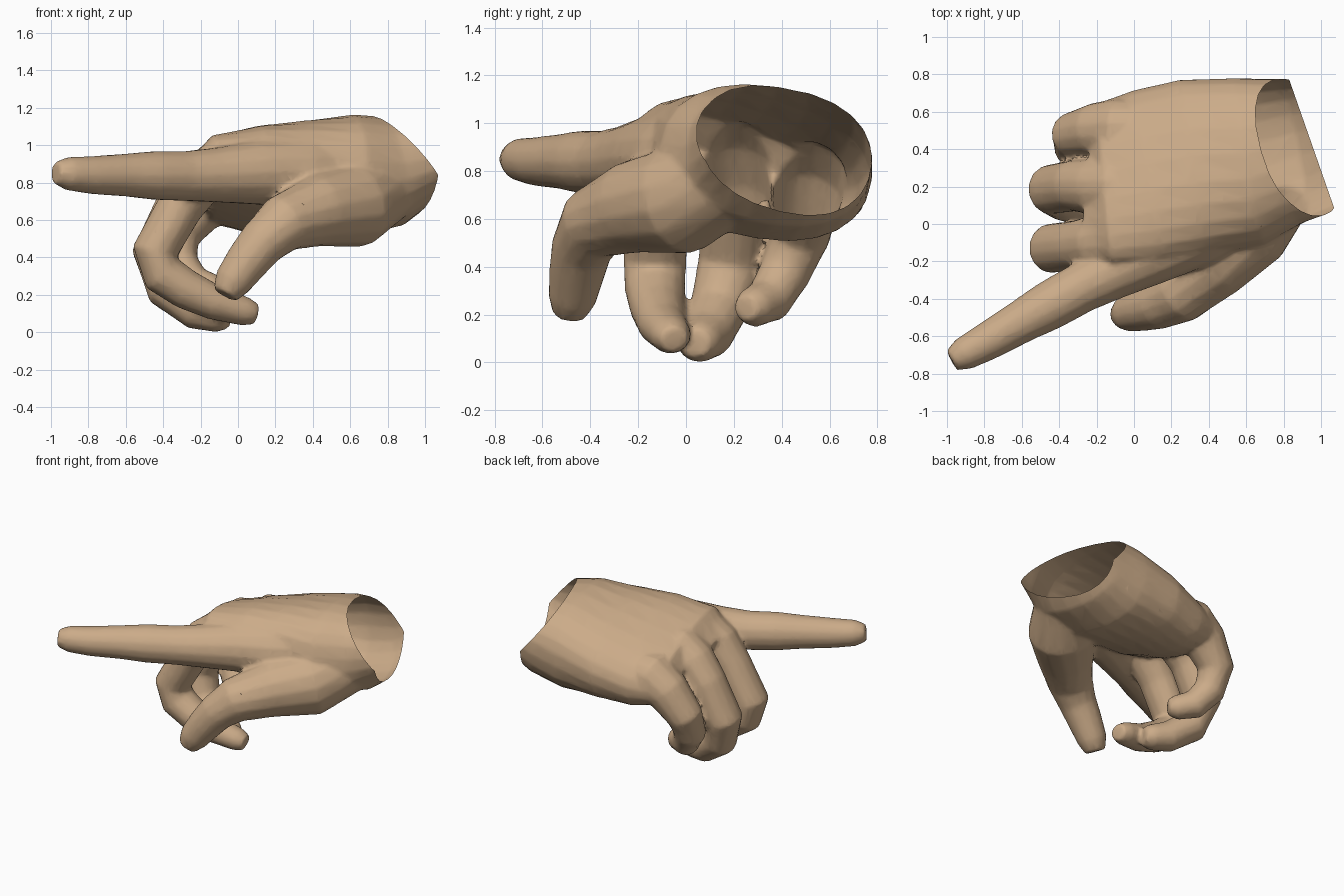
import bpy, bmesh, math
from mathutils import Vector

cube = bpy.data.objects.get("Cube")
if cube:
    bpy.data.objects.remove(cube, do_unlink=True)

skin = bpy.data.materials.new("tan skin")
skin.use_nodes = True
COLOR = (0.60, 0.41, 0.25, 1.0)
skin.diffuse_color = COLOR
skin.node_tree.nodes["Principled BSDF"].inputs["Base Color"].default_value = COLOR
skin.node_tree.nodes["Principled BSDF"].inputs["Roughness"].default_value = 0.8


def loft(bm, rows, sides=14, power=1.0):
    """Closed tube through rows of (x, y, z, half width, half thickness, roll)."""
    pts = [Vector(r[:3]) for r in rows]
    rings = []
    for i, (x, y, z, width, thick, roll) in enumerate(rows):
        along = (pts[min(i + 1, len(pts) - 1)] - pts[max(i - 1, 0)]).normalized()
        side = Vector((0, 1, 0))
        side = (side - along * along.dot(side)).normalized()
        up = along.cross(side)
        turn = math.radians(roll)
        side, up = (side * math.cos(turn) - up * math.sin(turn),
                    up * math.cos(turn) + side * math.sin(turn))
        ring = []
        for k in range(sides):
            a = 2 * math.pi * k / sides
            c, s = math.cos(a), math.sin(a)
            c = math.copysign(abs(c) ** power, c)
            s = math.copysign(abs(s) ** power, s)
            ring.append(bm.verts.new(pts[i] + side * c * width + up * s * thick))
        rings.append(ring)
    for a, b in zip(rings, rings[1:]):
        for k in range(sides):
            n = (k + 1) % sides
            bm.faces.new((a[k], a[n], b[n], b[k]))
    bm.faces.new(list(reversed(rings[0])))
    bm.faces.new(rings[-1])


def digit(bm, rows, wide=1.0):
    """Finger through joints of (x, y, z, radius)."""
    loft(bm, [r[:3] + (r[3] * wide, r[3], 0) for r in rows])


bm = bmesh.new()

# Palm, from the knuckles to beyond the wrist
loft(bm, [
    (-0.24, 0.21, 0.79, 0.36, 0.06, 18),
    (-0.15, 0.21, 0.82, 0.46, 0.165, 20),
    (0.08, 0.25, 0.82, 0.49, 0.235, 19),
    (0.32, 0.30, 0.83, 0.485, 0.275, 14),
    (0.62, 0.335, 0.835, 0.455, 0.322, 8),
    (0.82, 0.39, 0.86, 0.395, 0.295, 4),
    (1.05, 0.425, 0.93, 0.36, 0.205, 0),
    (1.30, 0.425, 0.95, 0.36, 0.205, 0),
], sides=24, power=0.87)

# Straight index finger
digit(bm, [
    (0.50, 0.06, 0.85, 0.20), (0.33, -0.03, 0.85, 0.205), (0.10, -0.15, 0.855, 0.175),
    (-0.12, -0.26, 0.84, 0.148), (-0.28, -0.34, 0.835, 0.135), (-0.45, -0.435, 0.838, 0.132),
    (-0.60, -0.52, 0.84, 0.116), (-0.78, -0.625, 0.84, 0.103),
    (-0.91, -0.695, 0.848, 0.090), (-0.975, -0.73, 0.853, 0.06),
])

# Thumb with the ball of the hand
digit(bm, [
    (0.80, 0.19, 0.77, 0.18), (0.62, -0.02, 0.68, 0.23), (0.42, -0.22, 0.65, 0.195),
    (0.24, -0.385, 0.58, 0.155), (0.13, -0.435, 0.48, 0.130), (0.05, -0.455, 0.38, 0.118),
    (-0.03, -0.475, 0.27, 0.102), (-0.07, -0.49, 0.20, 0.07),
])

# Curled middle finger
digit(bm, [
    (0.10, -0.05, 0.89, 0.14), (-0.10, -0.08, 0.90, 0.145), (-0.20, -0.10, 0.82, 0.140),
    (-0.31, -0.115, 0.67, 0.125),
    (-0.445, -0.13, 0.43, 0.123), (-0.40, -0.13, 0.31, 0.118), (-0.28, -0.12, 0.23, 0.108),
    (-0.13, -0.10, 0.16, 0.095), (0.04, -0.06, 0.11, 0.078), (0.10, -0.05, 0.095, 0.055),
], wide=1.08)

# Curled ring finger
digit(bm, [
    (0.10, 0.20, 0.88, 0.14), (-0.12, 0.20, 0.87, 0.145), (-0.21, 0.20, 0.80, 0.140),
    (-0.32, 0.205, 0.67, 0.128),
    (-0.445, 0.185, 0.42, 0.125), (-0.38, 0.14, 0.23, 0.115), (-0.22, 0.085, 0.115, 0.105),
    (-0.10, 0.05, 0.085, 0.088), (-0.05, 0.035, 0.08, 0.062),
], wide=1.08)

# Curled little finger
digit(bm, [
    (0.10, 0.50, 0.77, 0.16), (-0.09, 0.505, 0.76, 0.170), (-0.20, 0.50, 0.68, 0.150),
    (-0.325, 0.475, 0.52, 0.125), (-0.32, 0.41, 0.37, 0.110), (-0.24, 0.345, 0.26, 0.100),
    (-0.14, 0.28, 0.23, 0.085), (-0.09, 0.25, 0.225, 0.055),
])

bmesh.ops.recalc_face_normals(bm, faces=bm.faces)
mesh = bpy.data.meshes.new("parts")
bm.to_mesh(mesh)
bm.free()
hand = bpy.data.objects.new("pointing_hand", mesh)
bpy.context.collection.objects.link(hand)

# Fuse the parts into one skin, soften the joins, thin the mesh
fuse = hand.modifiers.new("fuse", 'REMESH')
fuse.mode = 'VOXEL'
fuse.voxel_size = 0.015
soften = hand.modifiers.new("soften", 'SMOOTH')
soften.factor = 0.5
soften.iterations = 5
thin = hand.modifiers.new("thin", 'DECIMATE')
thin.ratio = 0.2
bpy.context.view_layer.update()
graph = bpy.context.evaluated_depsgraph_get()
skin_mesh = bpy.data.meshes.new_from_object(hand.evaluated_get(graph))
hand.modifiers.clear()
hand.data = skin_mesh
bpy.data.meshes.remove(mesh)
skin_mesh.name = "pointing_hand"

# Cut the wrist open: a slanted cut above, a steeper one below
bm = bmesh.new()
bm.from_mesh(skin_mesh)
for point, normal in (((1.835, 0, 0), (1, 0.39, 0.872)), ((1.10, 0, 0), (1, 0.35, 0))):
    bmesh.ops.bisect_plane(bm, geom=bm.verts[:] + bm.edges[:] + bm.faces[:],
                           plane_co=point, plane_no=Vector(normal).normalized(),
                           clear_outer=True)
bm.to_mesh(skin_mesh)
bm.free()

skin_mesh.materials.clear()
skin_mesh.materials.append(skin)
bpy.ops.object.select_all(action='DESELECT')
hand.select_set(True)
bpy.context.view_layer.objects.active = hand
bpy.ops.object.shade_smooth_by_angle(angle=math.radians(40))
